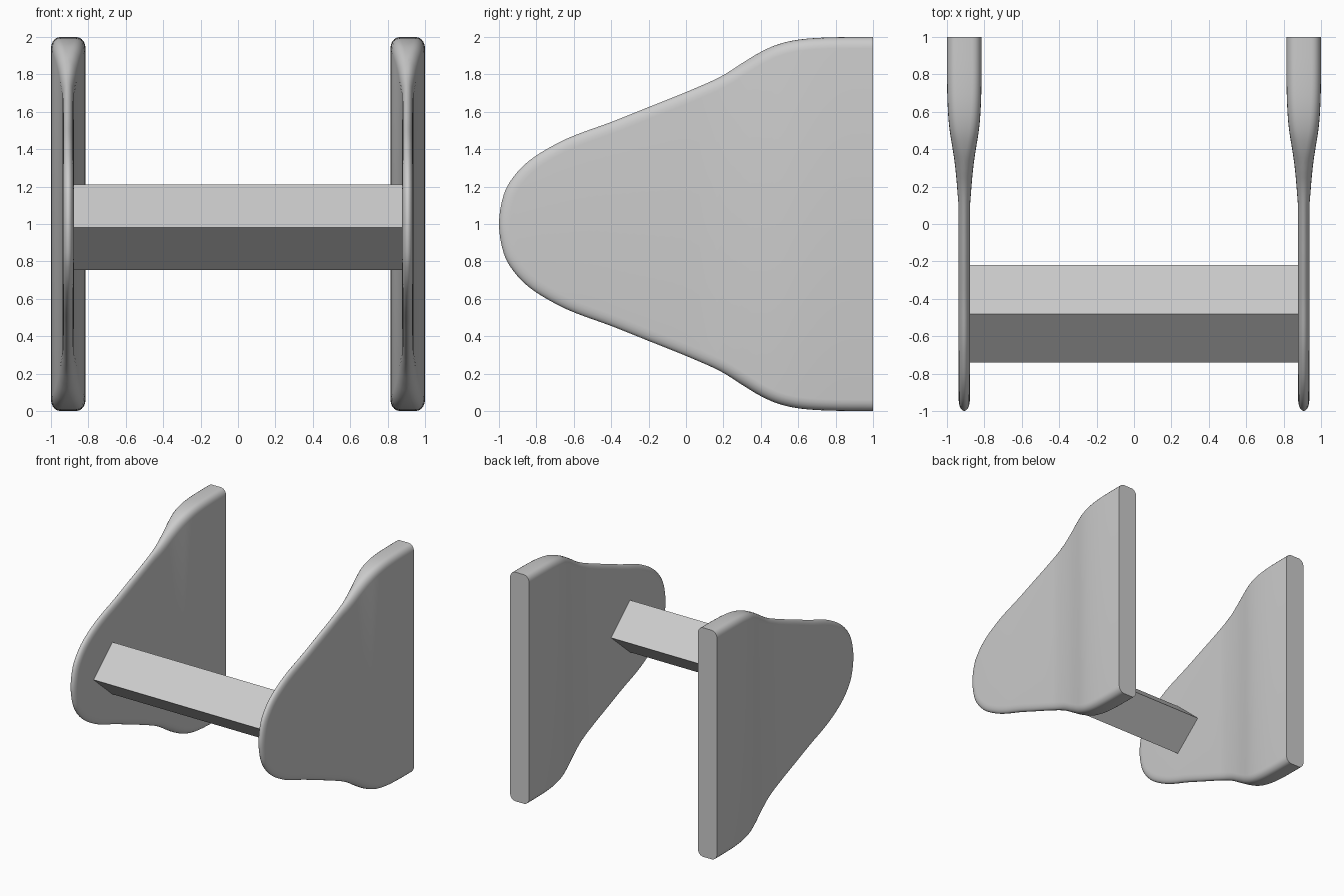
import bpy, bmesh, math
from mathutils import Vector

if "Cube" in bpy.data.objects:
    bpy.data.objects.remove(bpy.data.objects["Cube"])

CX, CZ = 0.9075, 1.0      # panel centre plane and mid height
RIM, INSET = 0.05, 0.06   # rounded rim: across the thickness, in from the outline

# Panel half outline (y, half height) and half thickness (y, t)
OUTLINE = [(-1, 0), (-.975, .155), (-.92, .255), (-.83, .345), (-.7, .425), (-.58, .48),
           (-.4, .545), (-.2, .625), (0, .705), (.18, .785), (.3, .86), (.4, .92),
           (.5, .963), (.62, .988), (.78, .998), (1, 1)]
THICK = [(-1, .03), (0, .031), (.15, .035), (.3, .048), (.4, .062), (.5, .078),
         (.6, .087), (.75, .092), (1, .0925)]


def spline(pts, first, steps=4):
    """Catmull-Rom points through pts."""
    p = [Vector(first)] + [Vector(q) for q in pts]
    p.append(2 * p[-1] - p[-2])
    out = []
    for i in range(1, len(p) - 2):
        a, b, c, d = p[i - 1:i + 3]
        for s in range(steps):
            t = s / steps
            out.append(0.5 * (2 * b + (c - a) * t + (2 * a - 5 * b + 4 * c - d) * t * t
                              + (3 * b - a - 3 * c + d) * t ** 3))
    out.append(p[-2])
    return out


thick_curve = spline(THICK, (-2, .03))


def half_thickness(y):
    for a, b in zip(thick_curve, thick_curve[1:]):
        if y <= b.x:
            return a.y + (b.y - a.y) * (y - a.x) / (b.x - a.x)
    return thick_curve[-1].y


def finish(bm, name, angle):
    bmesh.ops.remove_doubles(bm, verts=bm.verts, dist=1e-5)
    bmesh.ops.recalc_face_normals(bm, faces=bm.faces)
    me = bpy.data.meshes.new(name)
    bm.to_mesh(me)
    bm.free()
    if angle:
        me.shade_smooth()
        me.set_sharp_from_angle(angle=math.radians(angle))
    ob = bpy.data.objects.new(name, me)
    bpy.context.collection.objects.link(ob)
    return ob


def loft(bm, loops):
    rings = [[bm.verts.new(co) for co in lp] for lp in loops]
    n = len(rings[0])
    for a, b in zip(rings, rings[1:]):
        for k in range(n):
            bm.faces.new((a[k], a[(k + 1) % n], b[(k + 1) % n], b[k]))
    return rings


# Side panels: rounded sections lofted from the nose to the flat back edge
line = spline(OUTLINE, (-.975, -.155))
angles = [(-1, -90 + 18 * k) for k in range(6)] + [(1, 18 * k) for k in range(6)]
loops = []
for i, p in enumerate(line):
    if i == 0:
        n = Vector((-1, 0))
    elif i == len(line) - 1:
        n = Vector((0, 1))
    else:
        d = (line[i + 1] - line[i - 1]).normalized()
        n = Vector((-d.y, d.x))
    upper = []
    for side, deg in angles:
        a = math.radians(deg)
        q = p - n * INSET * (1 - math.cos(a))
        t = half_thickness(q.x)
        r = min(t, RIM)
        upper.append((CX + side * (t - r) + r * math.sin(a), q.x, max(q.y, 0)))
    loops.append([(x, y, CZ + h) for x, y, h in upper]
                 + [(x, y, CZ - h) for x, y, h in reversed(upper)])
bm = bmesh.new()
rings = loft(bm, loops)
bm.faces.new(rings[-1])
panels = finish(bm, "side_panels", 40)
mod = panels.modifiers.new("mirror", 'MIRROR')
mod.use_axis[0] = True

# Crossbar: diamond-section bar between the panels
diamond = [(-.48, 1.21), (-.22, .98), (-.48, .755), (-.74, .98)]
bm = bmesh.new()
rings = loft(bm, [[(x, y, z) for y, z in diamond] for x in (-.89, .89)])
for r in rings:
    bm.faces.new(r)
finish(bm, "crossbar", None)
